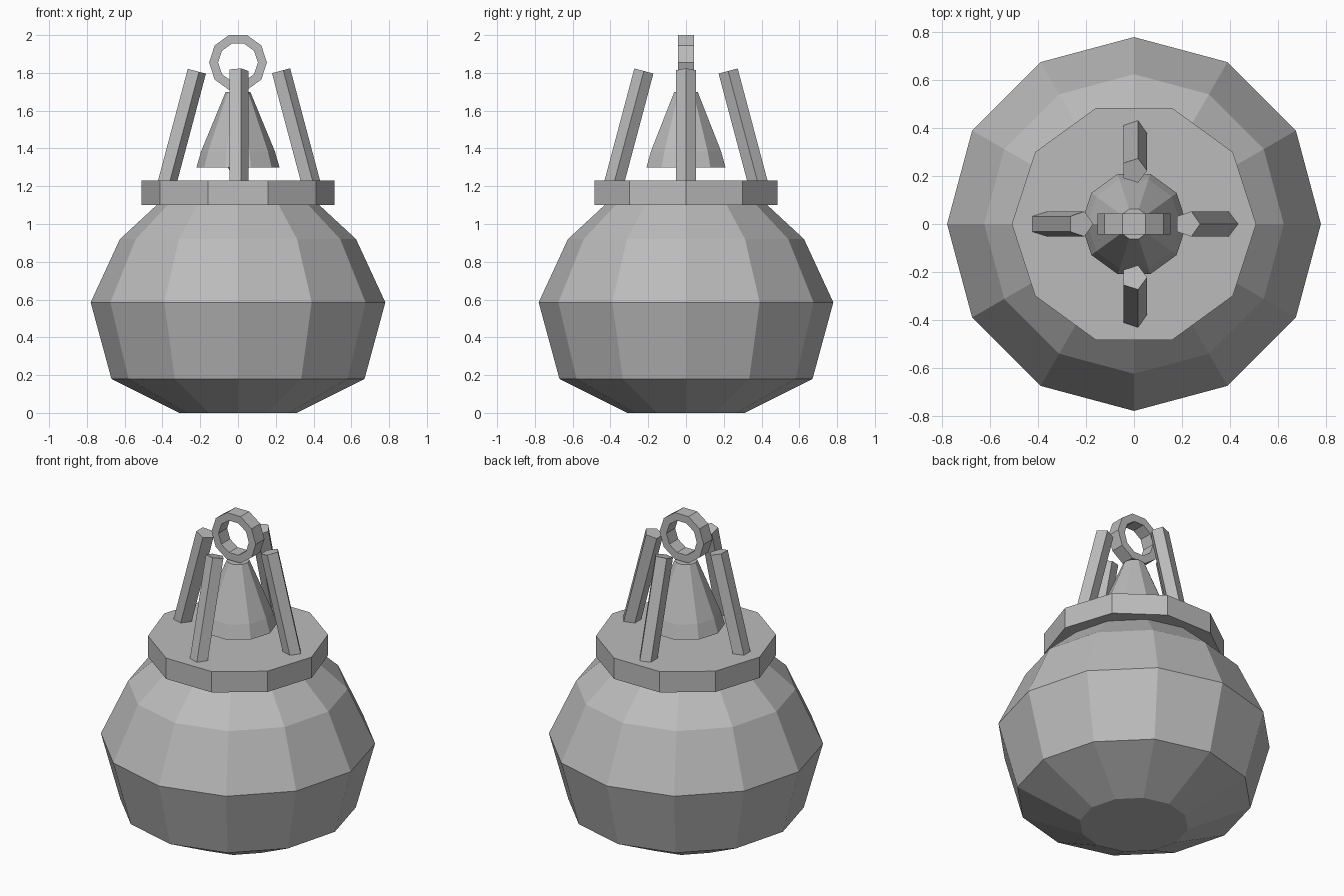
import bpy, bmesh
from math import sin, cos, pi
from mathutils import Vector, Matrix

cube = bpy.data.objects.get("Cube")
if cube:
    bpy.data.objects.remove(cube, do_unlink=True)

grey = bpy.data.materials.new("plain grey")
grey.use_nodes = True
COLOUR = (0.5, 0.5, 0.5, 1)
grey.diffuse_color = COLOUR
grey.node_tree.nodes["Principled BSDF"].inputs["Base Color"].default_value = COLOUR


def finish(name, bm):
    bmesh.ops.recalc_face_normals(bm, faces=bm.faces)
    mesh = bpy.data.meshes.new(name)
    bm.to_mesh(mesh)
    bm.free()
    mesh.materials.append(grey)
    obj = bpy.data.objects.new(name, mesh)
    bpy.context.scene.collection.objects.link(obj)
    return obj


def lathe(name, profile, sides, loop=False, caps=(True, True)):
    """Stack rings of (radius, height); loop joins the last ring to the first."""
    bm = bmesh.new()
    rings = [[bm.verts.new((r * cos(2 * pi * i / sides), r * sin(2 * pi * i / sides), z))
              for i in range(sides)] for r, z in profile]
    pairs = list(zip(rings, rings[1:]))
    if loop:
        pairs.append((rings[-1], rings[0]))
    for low, high in pairs:
        for i in range(sides):
            j = (i + 1) % sides
            bm.faces.new((low[i], low[j], high[j], high[i]))
    if not loop:
        if caps[0]:
            bm.faces.new(rings[0])
        if caps[1]:
            bm.faces.new(rings[-1])
    return finish(name, bm)


# Faceted round body and collar
lathe("body", [(0.31, 0), (0.67, 0.18), (0.78, 0.585), (0.625, 0.92), (0.42, 1.11)], 12)
lathe("collar", [(0.51, 1.10), (0.51, 1.23)], 10)

# Hanging bell, open below, with its clapper
lathe("bell", [(0.22, 1.30), (0.195, 1.385), (0.065, 1.70)], 10, caps=(False, True))
lathe("clapper", [(0.03, 1.26), (0.06, 1.31), (0.03, 1.37)], 8)

# Upright ring on top, with a square section
ring = lathe("top_ring", [(0.153, -0.043), (0.153, 0.043), (0.105, 0.043), (0.105, -0.043)],
             10, loop=True)
ring.data.transform(Matrix.Translation((0, 0, 1.855)) @ Matrix.Rotation(pi / 2, 4, 'X'))

# Four five-sided posts leaning inward
for name, out in (("left", (1, 0)), ("right", (-1, 0)), ("front", (0, -1)), ("back", (0, 1))):
    out = Vector((*out, 0))
    foot = out * 0.388 + Vector((0, 0, 1.19))
    top = out * 0.223 + Vector((0, 0, 1.81))
    lean = Vector((0, 0, 1)).rotation_difference(top - foot).to_matrix().to_4x4()
    post = lathe(name + "_post", [(0.055, 0), (0.055, (top - foot).length)], 5)
    post.data.transform(Matrix.Translation(foot) @ lean)
